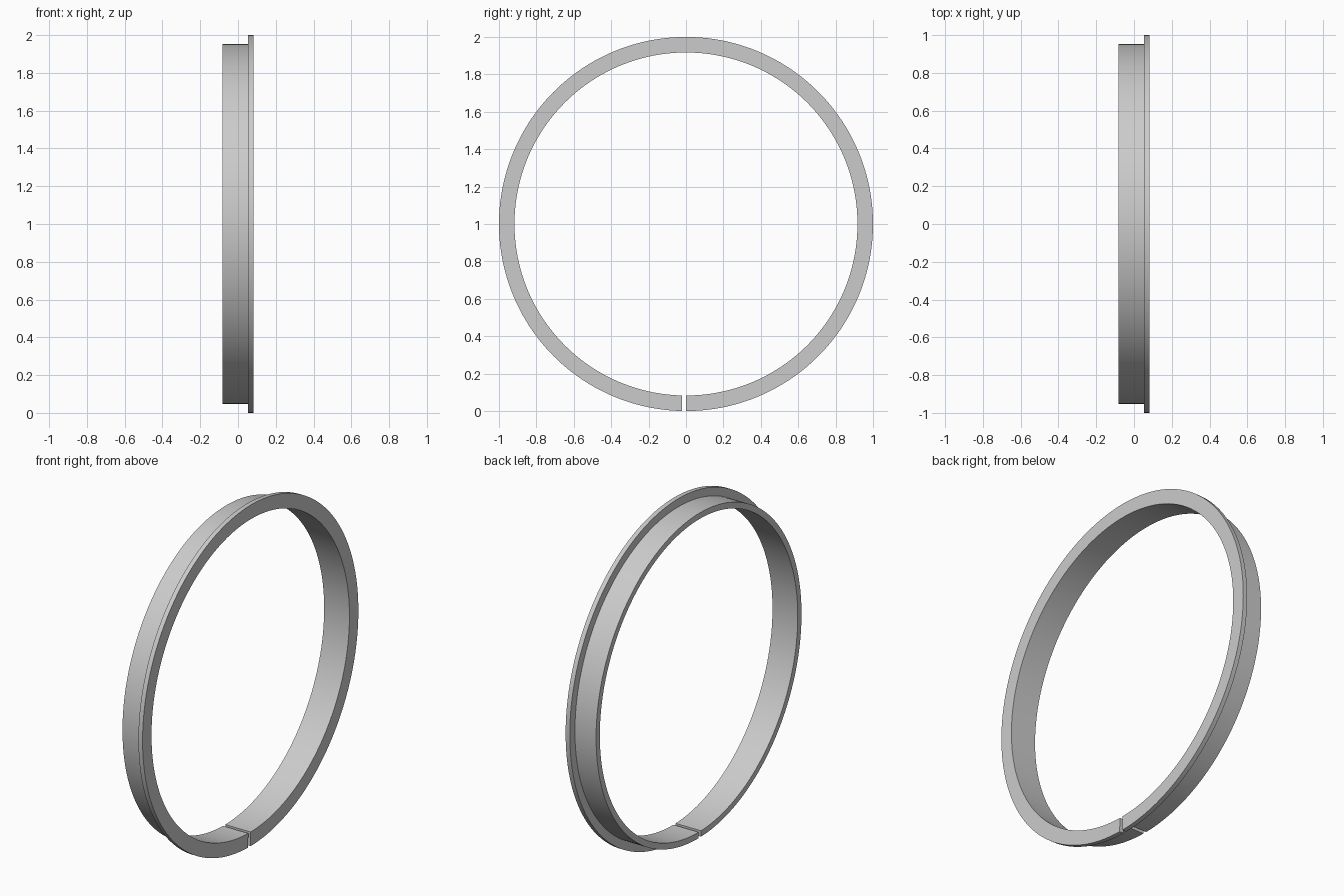
import bpy, bmesh, math

if "Cube" in bpy.data.objects:
    bpy.data.objects.remove(bpy.data.objects["Cube"])

# L-shaped cross-section as (x, radius): thin sleeve with an outer flange
PROFILE = [(-0.083, 0.917), (-0.083, 0.952), (0.054, 0.952),
           (0.054, 1.0), (0.081, 1.0), (0.081, 0.917)]
STEPS = 180
START = math.asin(0.001)                   # right side of the split
SWEEP = 2 * math.pi - START - 0.022        # leaves a narrow gap at the bottom

# Sweep the section around the x axis, starting at the bottom
bm = bmesh.new()
rings = []
for i in range(STEPS + 1):
    a = START + SWEEP * i / STEPS
    rings.append([bm.verts.new((x, r * math.sin(a), 1 - r * math.cos(a)))
                  for x, r in PROFILE])
n = len(PROFILE)
for r0, r1 in zip(rings, rings[1:]):
    for j in range(n):
        k = (j + 1) % n
        bm.faces.new((r0[j], r0[k], r1[k], r1[j]))

# Flat ends at the split
bm.faces.new(rings[0])
bm.faces.new(rings[-1])
bmesh.ops.recalc_face_normals(bm, faces=bm.faces)

mesh = bpy.data.meshes.new("split_flanged_ring")
bm.to_mesh(mesh)
bm.free()
ring = bpy.data.objects.new("split_flanged_ring", mesh)
bpy.context.collection.objects.link(ring)
bpy.context.view_layer.objects.active = ring
ring.select_set(True)
bpy.ops.object.shade_smooth_by_angle(angle=math.radians(30))
